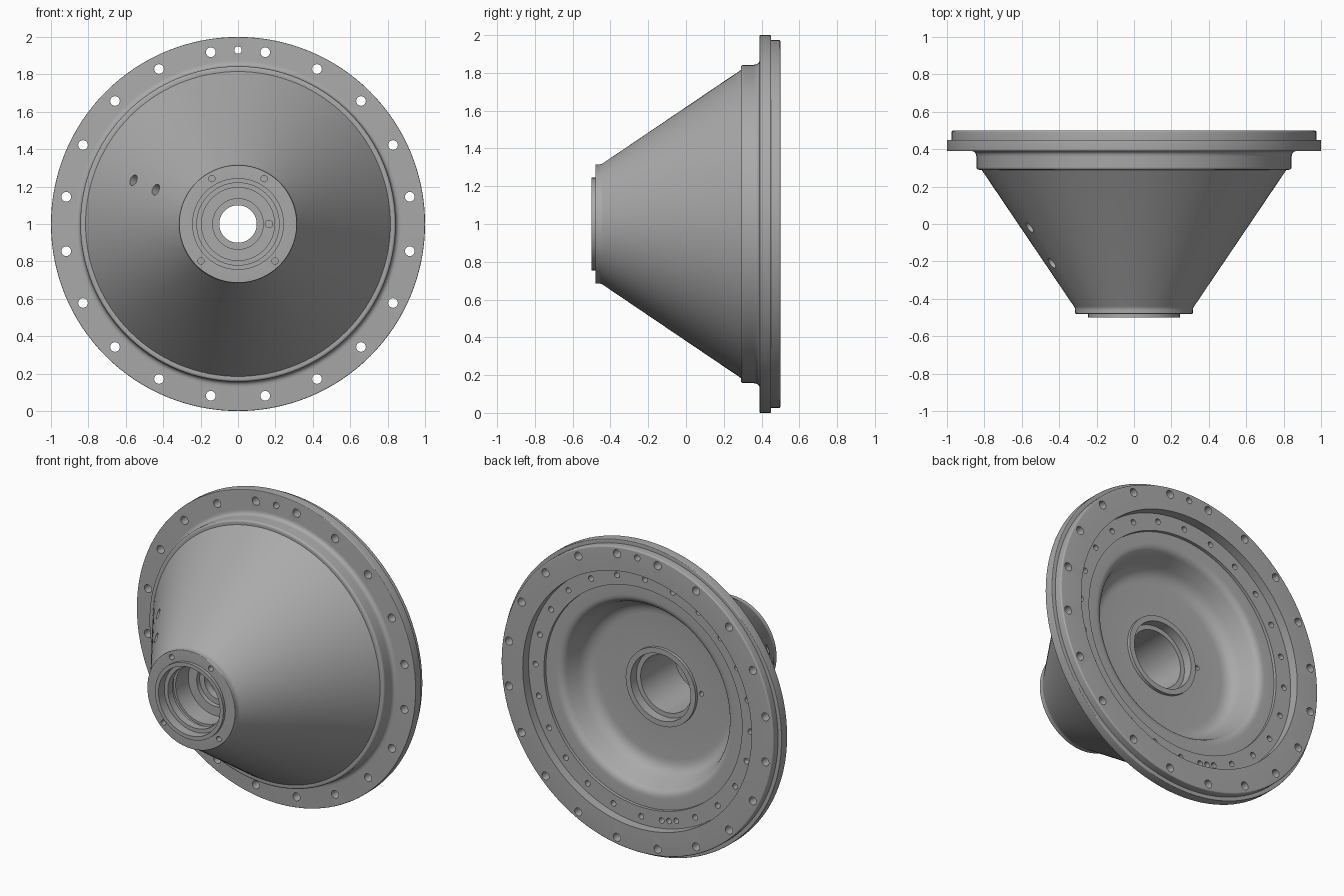
import bpy, bmesh
from math import sin, cos, pi, radians
from mathutils import Vector, Matrix

cube = bpy.data.objects.get("Cube")
if cube:
    bpy.data.objects.remove(cube, do_unlink=True)

SEGMENTS = 128
CENTRE = Vector((0, 0, 1))

# Single cast metal colour
metal = bpy.data.materials.new("cast_grey")
metal.use_nodes = True
grey = (0.4, 0.4, 0.4, 1)
metal.diffuse_color = grey
metal.node_tree.nodes["Principled BSDF"].inputs["Base Color"].default_value = grey


def fillet(profile, steps=5):
    """Round each (radius, y, fillet) corner of a closed profile."""
    points = []
    for i, (r, y, f) in enumerate(profile):
        p = Vector((r, y))
        if f == 0:
            points.append(p)
            continue
        before = Vector(profile[i - 1][:2])
        after = Vector(profile[(i + 1) % len(profile)][:2])
        a = p + (before - p).normalized() * f
        b = p + (after - p).normalized() * f
        for k in range(steps + 1):
            t = k / steps
            points.append(a * (1 - t) ** 2 + p * 2 * t * (1 - t) + b * t * t)
    return points


def lathe(name, profile):
    """Revolve a closed profile around the y axis."""
    bm = bmesh.new()
    rings = []
    for s in range(SEGMENTS):
        a = 2 * pi * s / SEGMENTS
        rings.append([bm.verts.new((p.x * cos(a), p.y, 1 + p.x * sin(a)))
                      for p in profile])
    n = len(profile)
    for s in range(SEGMENTS):
        r0, r1 = rings[s], rings[(s + 1) % SEGMENTS]
        for i in range(n):
            j = (i + 1) % n
            bm.faces.new((r0[i], r0[j], r1[j], r1[i]))
    bmesh.ops.recalc_face_normals(bm, faces=bm.faces)
    mesh = bpy.data.meshes.new(name)
    bm.to_mesh(mesh)
    bm.free()
    obj = bpy.data.objects.new(name, mesh)
    bpy.context.collection.objects.link(obj)
    mesh.materials.append(metal)
    return obj


# Cross-section: radius, y, corner fillet
profile = [
    # front lip, collar and cone
    (0.22, -0.5, 0), (0.245, -0.5, 0), (0.245, -0.48, 0), (0.315, -0.48, 0.005),
    (0.315, -0.45, 0.012), (0.815, 0.29, 0), (0.843, 0.29, 0.015),
    # shoulder, flange and back spigot
    (0.843, 0.39, 0.03), (1.0, 0.39, 0.005), (1.0, 0.45, 0.005),
    (0.975, 0.45, 0), (0.975, 0.5, 0.01),
    # back seat and dish
    (0.82, 0.5, 0), (0.82, 0.44, 0), (0.71, 0.44, 0), (0.71, 0.42, 0),
    (0.6, 0.42, 0.04), (0.53, 0.24, 0.07),
    # rear hub ring and bore
    (0.25, 0.24, 0), (0.25, 0.26, 0), (0.215, 0.26, 0), (0.215, 0.2, 0),
    (0.185, 0.2, 0), (0.185, -0.15, 0),
    # web and stepped front bore
    (0.1, -0.15, 0), (0.1, -0.2, 0), (0.135, -0.2, 0), (0.135, -0.23, 0),
    (0.195, -0.23, 0), (0.195, -0.36, 0), (0.21, -0.36, 0), (0.21, -0.39, 0),
    (0.195, -0.39, 0), (0.195, -0.44, 0), (0.22, -0.44, 0),
]
housing = lathe("cone_housing", fillet(profile))

# All drilled holes collected in one cutter
drill = bmesh.new()


def add_hole(position, direction, radius, length):
    turn = Vector(direction).to_track_quat('Z', 'Y').to_matrix().to_4x4()
    bmesh.ops.create_cone(drill, cap_ends=True, segments=16, radius1=radius,
                          radius2=radius, depth=length,
                          matrix=Matrix.Translation(position) @ turn)


def axial_hole(distance, degrees, y, radius, length):
    a = radians(degrees)
    add_hole(CENTRE + Vector((distance * cos(a), y, distance * sin(a))),
             (0, 1, 0), radius, length)


# Flange bolt holes and locating hole
for i in range(20):
    axial_hole(0.93, 9 + 18 * i, 0.45, 0.026, 0.3)
axial_hole(0.93, 90, 0.45, 0.02, 0.3)
# Rear seat holes, with a close group near the bottom
for i in range(24):
    axial_hole(0.77, 1 + 15 * i, 0.44, 0.018, 0.08)
for degrees in (252, 260):
    axial_hole(0.77, degrees, 0.44, 0.018, 0.08)
# Collar screw holes
for degrees in (60, 120, 225, 315):
    axial_hole(0.28, degrees, -0.48, 0.017, 0.12)
# Small holes on the bore shelf and rear hub
axial_hole(0.165, 0, -0.23, 0.02, 0.06)
axial_hole(0.28, 175, 0.24, 0.015, 0.08)
# Two angled ports on the cone side
for r, y in ((0.607, -0.02), (0.477, -0.21)):
    a = radians(157.3)
    normal = Vector((0.823 * cos(a), -0.567, 0.823 * sin(a)))
    add_hole(CENTRE + Vector((r * cos(a), y, r * sin(a))), normal, 0.031, 0.16)

cut_mesh = bpy.data.meshes.new("hole_cutter")
drill.to_mesh(cut_mesh)
drill.free()
cutter = bpy.data.objects.new("hole_cutter", cut_mesh)
bpy.context.collection.objects.link(cutter)
cut_mesh.materials.append(metal)

bpy.ops.object.select_all(action='DESELECT')
housing.select_set(True)
bpy.context.view_layer.objects.active = housing
cut = housing.modifiers.new("drilled_holes", 'BOOLEAN')
cut.operation = 'DIFFERENCE'
cut.solver = 'EXACT'
cut.object = cutter
bpy.ops.object.modifier_apply(modifier=cut.name)
bpy.data.objects.remove(cutter, do_unlink=True)
bpy.ops.object.shade_smooth_by_angle(angle=radians(30))
